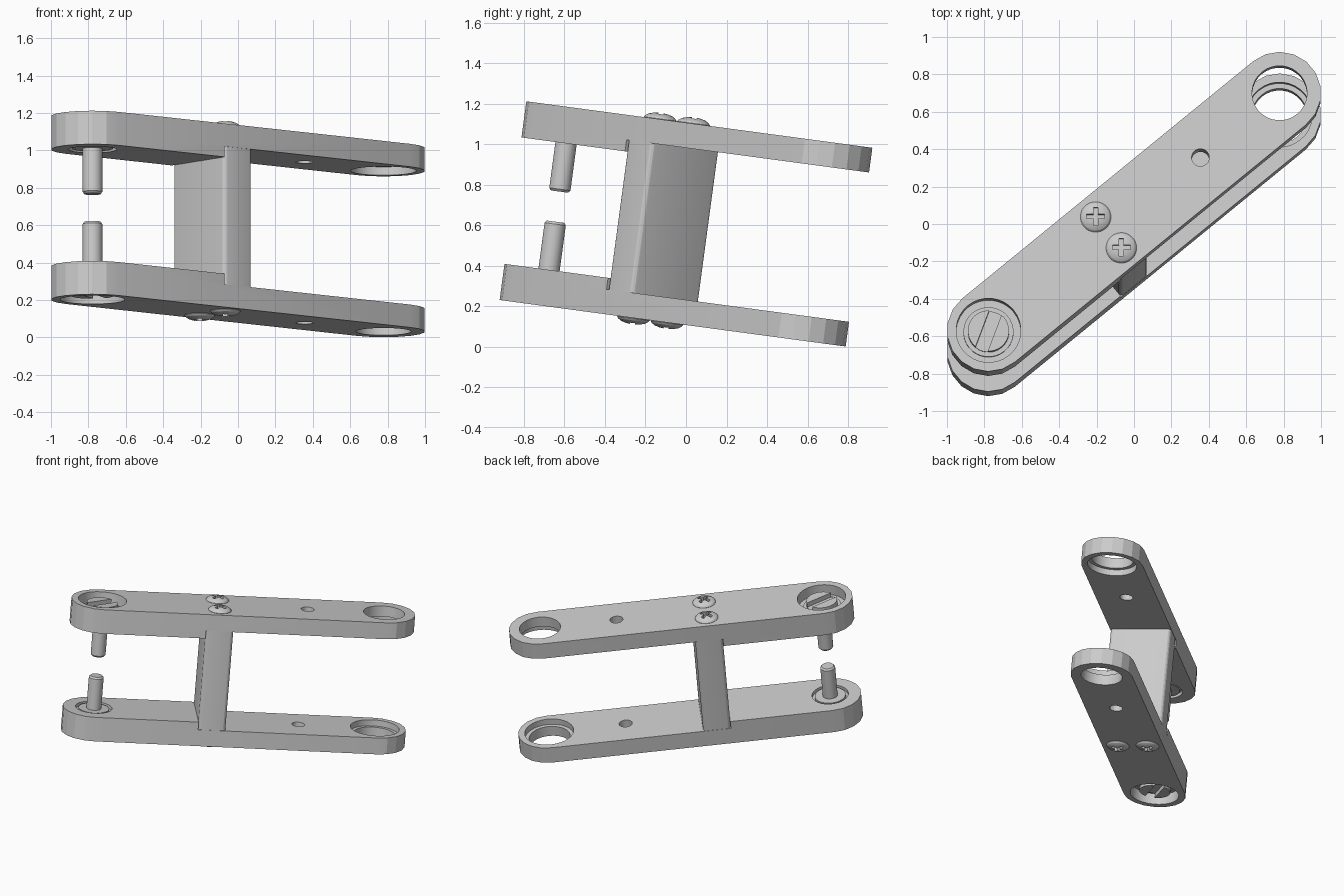
import bpy, bmesh
from math import radians, pi, cos, sin, hypot, atan2
from mathutils import Matrix

if "Cube" in bpy.data.objects:
    bpy.data.objects.remove(bpy.data.objects["Cube"])

# Main dimensions in the linkage frame: s along the plate, q across, w normal
R, OUT, THICK, THIN = 0.222, 0.495, 0.18, 0.123
HALF = hypot(1.556, 1.28) / 2
THETA = atan2(1.28, 1.556)
STRUT_A, STRUT_B = -0.275, -0.078
PLACE = (Matrix.Translation((0, 0, 0.607)) @ Matrix.Rotation(radians(-7.65), 4, 'X')
         @ Matrix.Rotation(THETA, 4, 'Z'))
INNER_THICK, INNER_THIN = OUT - THICK, OUT - THIN


def make(name, bm):
    bmesh.ops.recalc_face_normals(bm, faces=bm.faces)
    me = bpy.data.meshes.new(name)
    bm.to_mesh(me)
    bm.free()
    ob = bpy.data.objects.new(name, me)
    bpy.context.collection.objects.link(ob)
    return ob


def prism(name, pts, w0, w1):
    bm = bmesh.new()
    f = bm.faces.new([bm.verts.new((x, y, w0)) for x, y in pts])
    ext = bmesh.ops.extrude_face_region(bm, geom=[f])
    vs = [v for v in ext['geom'] if isinstance(v, bmesh.types.BMVert)]
    bmesh.ops.translate(bm, verts=vs, vec=(0, 0, w1 - w0))
    return make(name, bm)


def lathe(name, s, q, prof, seg=32):
    """Solid of revolution from (radius, w) points; closed at both ends."""
    bm = bmesh.new()
    rings = [[bm.verts.new((s + r * cos(2 * pi * i / seg), q + r * sin(2 * pi * i / seg), w))
              for i in range(seg)] for r, w in prof]
    for a, b in zip(rings, rings[1:]):
        for i in range(seg):
            j = (i + 1) % seg
            bm.faces.new((a[i], a[j], b[j], b[i]))
    bm.faces.new(rings[0])
    bm.faces.new(rings[-1])
    return make(name, bm)


def box(name, s, q, w, size, angle=0):
    bm = bmesh.new()
    bmesh.ops.create_cube(bm, size=1, matrix=Matrix.Translation((s, q, w))
                          @ Matrix.Rotation(angle, 4, 'Z') @ Matrix.Diagonal((*size, 1)))
    return make(name, bm)


def carve(ob, cutters):
    for c in cutters:
        m = ob.modifiers.new("cut", 'BOOLEAN')
        m.operation, m.solver, m.object = 'DIFFERENCE', 'EXACT', c
        c.hide_render = True
    dg = bpy.context.evaluated_depsgraph_get()
    me = bpy.data.meshes.new_from_object(ob.evaluated_get(dg))
    ob.modifiers.clear()
    ob.data = me
    for c in cutters:
        bpy.data.objects.remove(c)
    return ob


parts = []

# Plate: stadium, thinner from the strut onwards, with holes and recesses
N = 9
outline = [(HALF + R * cos(t), R * sin(t)) for t in [-pi / 2 + pi * i / N for i in range(N + 1)]]
outline += [(-x, -y) for x, y in outline]
plate = prism("plate", outline, INNER_THICK, OUT)
parts.append(carve(plate, [
    box("thin_cut", STRUT_A + 1, 0, INNER_THIN - 0.2, (2, 1, 0.4)),
    lathe("end_hole", HALF, 0, [(0.147, 0.2), (0.147, 0.6)]),
    lathe("end_counterbore", HALF, 0, [(0.175, 0.2), (0.175, INNER_THIN + 0.045)]),
    lathe("small_hole", 0.46, 0, [(0.047, 0.2), (0.047, 0.6)], 24),
    lathe("pin_recess", -HALF, 0, [(0.173, OUT - 0.08), (0.173, 0.6)]),
    lathe("pin_inner_recess", -HALF, 0, [(0.13, 0.2), (0.13, INNER_THICK + 0.025)]),
]))

# Slotted pivot pin with flange, head, collar and chamfered tip
pin = lathe("pivot_pin", -HALF, 0, [
    (0.043, 0.075), (0.053, 0.087), (0.053, INNER_THICK + 0.005), (0.11, INNER_THICK + 0.005),
    (0.11, OUT - 0.09), (0.134, OUT - 0.09), (0.134, OUT - 0.065), (0.11, OUT - 0.065),
    (0.11, OUT - 0.02)])
parts.append(carve(pin, [box("slot", -HALF, 0, OUT, (0.4, 0.07, 0.11), radians(30))]))

# Domed cross-head screws over the strut
MID = (STRUT_A + STRUT_B) / 2
for i, q in enumerate((-0.108, 0.108)):
    dome = [(0.082, OUT - 0.02), (0.082, OUT + 0.002), (0.074, OUT + 0.012), (0.06, OUT + 0.021),
            (0.04, OUT + 0.028), (0.018, OUT + 0.031)]
    screw = lathe("screw_%d" % (i + 1), MID, q, dome)
    parts.append(carve(screw, [
        box("cross_a", MID, q, OUT + 0.03, (0.096, 0.024, 0.07), -THETA),
        box("cross_b", MID, q, OUT + 0.03, (0.024, 0.096, 0.07), -THETA)]))

# Mirror everything to the lower side
for ob in list(parts):
    low = ob.copy()
    low.data = ob.data.copy()
    low.data.transform(Matrix.Diagonal((1, 1, -1, 1)))
    low.data.flip_normals()
    low.name = "lower_" + ob.name
    ob.name = "upper_" + ob.name
    bpy.context.collection.objects.link(low)
    parts.append(low)

# Strut joining the plates, rounded long edges
strut_pts = []
rf, hx, hy = 0.028, (STRUT_B - STRUT_A) / 2, R - 0.002
for k, (sx, sy) in enumerate(((1, 1), (-1, 1), (-1, -1), (1, -1))):
    for i in range(5):
        t = pi / 2 * (k + i / 4)
        strut_pts.append((MID + sx * (hx - rf) + rf * cos(t), sy * (hy - rf) + rf * sin(t)))
parts.append(prism("strut", strut_pts, -INNER_THIN, INNER_THIN))

# Tilt and place the whole assembly
for ob in parts:
    ob.data.transform(PLACE)
    bpy.ops.object.select_all(action='DESELECT')
    ob.select_set(True)
    bpy.context.view_layer.objects.active = ob
    bpy.ops.object.shade_smooth_by_angle(angle=radians(15))
